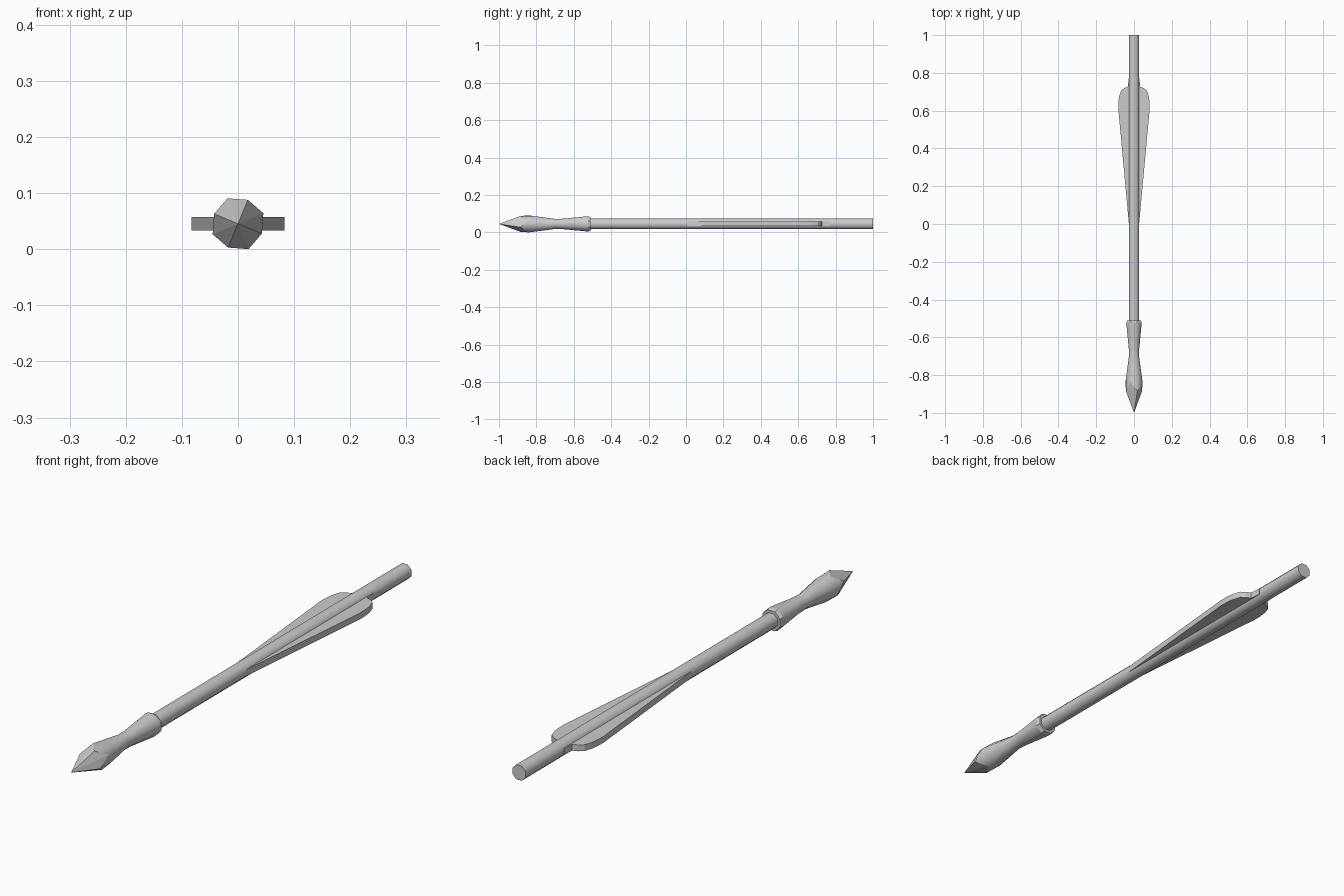
import bpy, bmesh, math

if "Cube" in bpy.data.objects:
    bpy.data.objects.remove(bpy.data.objects["Cube"])

CZ = 0.0455   # height of the bolt axis
SIDES = 8


def add_object(name, bm):
    bmesh.ops.recalc_face_normals(bm, faces=bm.faces[:])
    mesh = bpy.data.meshes.new(name)
    bm.to_mesh(mesh)
    bm.free()
    obj = bpy.data.objects.new(name, mesh)
    bpy.context.collection.objects.link(obj)
    return obj


def ring(bm, ys, rs):
    """Eight-sided ring round the y axis; y and radius alternate per corner."""
    verts = []
    for i in range(SIDES):
        a = math.radians(22.5 + 45 * i)
        r = rs[i % 2]
        verts.append(bm.verts.new((r * math.cos(a), ys[i % 2], CZ + r * math.sin(a))))
    return verts


def bridge(bm, a, b, smooth):
    for i in range(SIDES):
        j = (i + 1) % SIDES
        bm.faces.new((a[i], a[j], b[j], b[i])).smooth = smooth


def sharpen(bm, loop):
    for i in range(SIDES):
        bm.edges.get((loop[i], loop[(i + 1) % SIDES])).smooth = False


# Shaft: smooth-sided rod with a flat tail
bm = bmesh.new()
front = ring(bm, (-0.60, -0.60), (0.030, 0.030))
back = ring(bm, (1.0, 1.0), (0.030, 0.030))
bridge(bm, front, back, True)
for loop in (front, back):
    bm.faces.new(loop)
    sharpen(bm, loop)
add_object("shaft", bm)

# Head: four-facet point flowing into a waisted socket with a chamfered rim
bm = bmesh.new()
rings = [ring(bm, ys, rs) for ys, rs in (
    ((-0.84, -0.885), (0.049, 0.046)),
    ((-0.81, -0.81), (0.045, 0.045)),
    ((-0.70, -0.70), (0.029, 0.029)),
    ((-0.66, -0.66), (0.030, 0.030)),
    ((-0.525, -0.525), (0.044, 0.044)),
    ((-0.51, -0.51), (0.040, 0.040)))]
for k in range(len(rings) - 1):
    bridge(bm, rings[k], rings[k + 1], k < 4)
bm.faces.new(rings[-1])
tip = bm.verts.new((0, -1.0, CZ))
nose = rings[0]
for i in range(1, SIDES, 2):
    mid, end = nose[(i + 1) % SIDES], nose[(i + 2) % SIDES]
    bm.faces.new((tip, nose[i], mid))
    bm.faces.new((tip, mid, end))
for loop in (nose, rings[4], rings[5]):
    sharpen(bm, loop)
add_object("arrow_head", bm)

# Fletching: one vane outline given thickness, mirrored to the other side
outline = [(0.0, 0.0), (0.027, 0.0), (0.083, 0.61), (0.083, 0.64), (0.079, 0.675),
           (0.069, 0.706), (0.052, 0.72), (0.032, 0.727), (0.029, 0.77), (0.0, 0.77)]
for name, side in (("right_vane", 1), ("left_vane", -1)):
    bm = bmesh.new()
    base = bm.faces.new([bm.verts.new((side * x, y, CZ - 0.012)) for x, y in outline])
    new = bmesh.ops.extrude_face_region(bm, geom=[base])["geom"]
    bmesh.ops.translate(bm, vec=(0, 0, 0.024),
                        verts=[v for v in new if isinstance(v, bmesh.types.BMVert)])
    add_object(name, bm)
